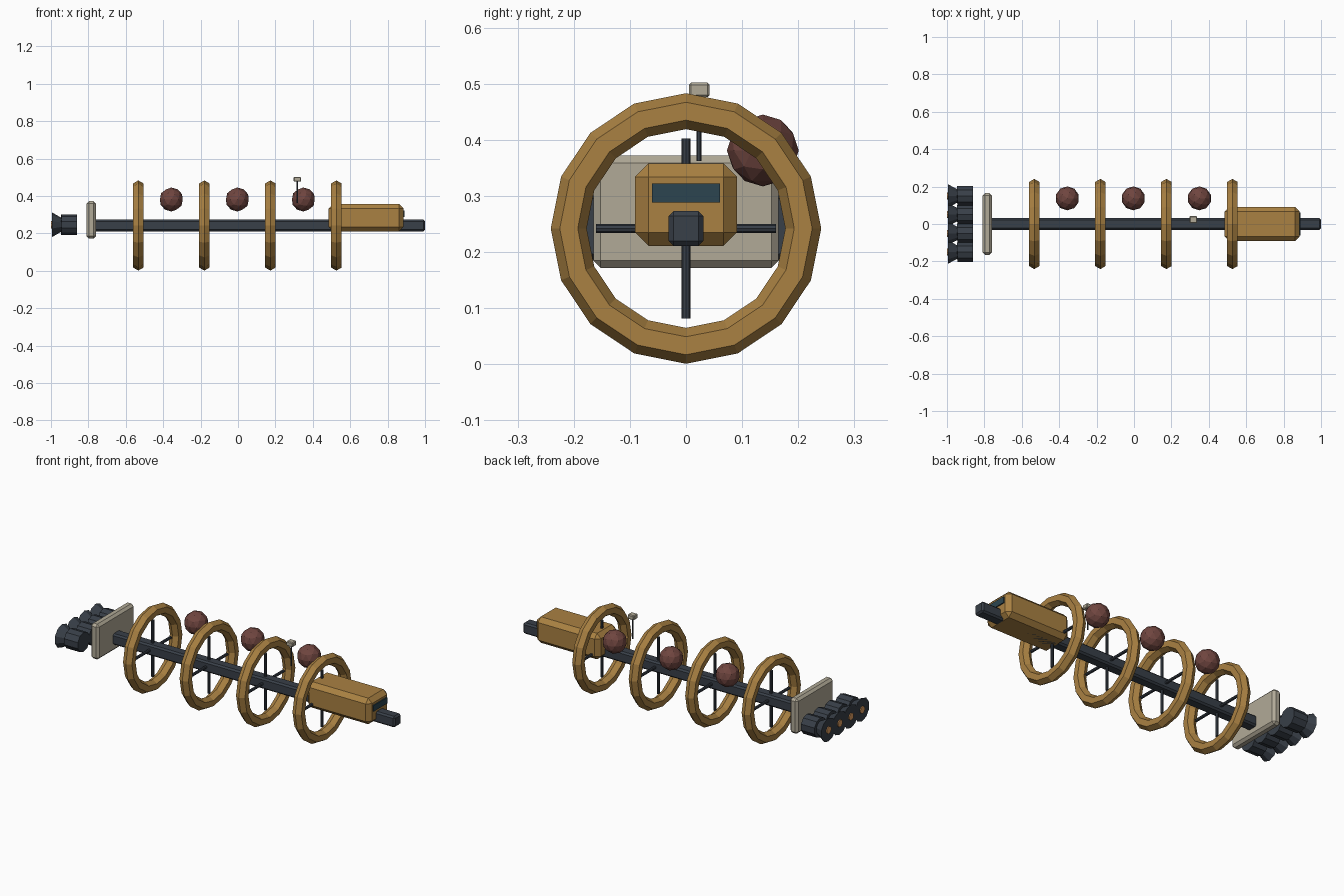
import bpy, bmesh
from math import pi, sin, cos
from mathutils import Matrix, Vector

if "Cube" in bpy.data.objects:
    bpy.data.objects.remove(bpy.data.objects["Cube"])

AXIS_Z = 0.242                                  # height of the central axis
RINGS = [-0.533 + 0.353 * i for i in range(4)]


def material(name, rgb):
    m = bpy.data.materials.new(name)
    m.diffuse_color = (*rgb, 1)
    m.use_nodes = True
    m.node_tree.nodes["Principled BSDF"].inputs["Base Color"].default_value = m.diffuse_color
    return m


OCHRE = material("ochre", (0.40, 0.22, 0.055))
DARK = material("dark_metal", (0.04, 0.05, 0.065))
RED = material("dark_red", (0.16, 0.06, 0.05))
PALE = material("pale_panel", (0.44, 0.40, 0.31))
GLASS = material("glass", (0.025, 0.06, 0.08))
GLOW = material("glow", (0.75, 0.35, 0.12))


def finish(bm, name, mat):
    bmesh.ops.recalc_face_normals(bm, faces=bm.faces)
    mesh = bpy.data.meshes.new(name)
    bm.to_mesh(mesh)
    bm.free()
    mesh.materials.append(mat)
    ob = bpy.data.objects.new(name, mesh)
    bpy.context.collection.objects.link(ob)
    return ob


def box(name, lo, hi, mat, bevel=0):
    lo, hi = Vector(lo), Vector(hi)
    bm = bmesh.new()
    bmesh.ops.create_cube(bm, size=1, matrix=Matrix.Translation((lo + hi) / 2)
                          @ Matrix.Diagonal((*(hi - lo), 1)))
    if bevel:
        bmesh.ops.bevel(bm, geom=bm.edges[:], offset=bevel, segments=1,
                        affect='EDGES', profile=0.5)
    return finish(bm, name, mat)


def rod(name, a, b, r1, r2, sides, mat):
    a, b = Vector(a), Vector(b)
    bm = bmesh.new()
    rot = (b - a).to_track_quat('Z', 'Y').to_matrix().to_4x4()
    bmesh.ops.create_cone(bm, cap_ends=True, segments=sides, radius1=r1, radius2=r2,
                          depth=(b - a).length,
                          matrix=Matrix.Translation((a + b) / 2) @ rot)
    return finish(bm, name, mat)


def ring(name, x, major, minor, n, m, mat):
    bm = bmesh.new()
    grid = []
    for i in range(n):
        a = 2 * pi * i / n
        row = []
        for j in range(m):
            t = 2 * pi * j / m
            r = major + minor * cos(t)
            row.append(bm.verts.new((x + minor * sin(t), r * cos(a), AXIS_Z + r * sin(a))))
        grid.append(row)
    for i in range(n):
        for j in range(m):
            k, l = (i + 1) % n, (j + 1) % m
            bm.faces.new((grid[i][j], grid[k][j], grid[k][l], grid[i][l]))
    return finish(bm, name, mat)


# Central spine and rear shield
box("spine", (-0.775, -0.031, AXIS_Z - 0.031), (1.0, 0.031, AXIS_Z + 0.031), DARK, 0.009)
box("rear_shield", (-0.81, -0.165, 0.172), (-0.76, 0.165, 0.372), PALE, 0.013)

# Habitat rings with crossed spokes
for i, x in enumerate(RINGS):
    ring(f"ring_{i + 1}", x, 0.209, 0.032, 16, 6, OCHRE)
    rod(f"ring_{i + 1}_upright_spoke", (x, 0, AXIS_Z - 0.16), (x, 0, AXIS_Z + 0.16),
        0.008, 0.008, 8, DARK)
    rod(f"ring_{i + 1}_cross_spoke", (x, -0.16, AXIS_Z), (x, 0.16, AXIS_Z),
        0.008, 0.008, 8, DARK)

# Tanks midway between the rings
for i in range(3):
    bm = bmesh.new()
    bmesh.ops.create_icosphere(bm, subdivisions=2, radius=0.064, matrix=Matrix.Translation(
        ((RINGS[i] + RINGS[i + 1]) / 2, 0.137, 0.381)))
    finish(bm, f"tank_{i + 1}", RED)

# Front cabin and window
box("cabin", (0.485, -0.091, 0.211), (0.885, 0.091, 0.358), OCHRE, 0.024)
box("cabin_window", (0.882, -0.061, 0.288), (0.891, 0.061, 0.322), GLASS)

# Antenna
rod("antenna_mast", (0.317, 0.023, 0.362), (0.317, 0.023, 0.482), 0.0045, 0.0045, 6, DARK)
box("antenna_head", (0.297, 0.005, 0.476), (0.337, 0.042, 0.502), PALE, 0.004)

# Engine row: body, flared nozzle and glowing core
for i in range(4):
    y, z = -0.15 + 0.1 * i, AXIS_Z + 0.004
    rod(f"engine_{i + 1}_body", (-0.86, y, z), (-0.945, y, z), 0.055, 0.055, 10, DARK)
    rod(f"engine_{i + 1}_nozzle", (-0.935, y, z), (-0.995, y, z), 0.032, 0.066, 10, DARK)
    rod(f"engine_{i + 1}_glow", (-0.985, y, z), (-1.0, y, z), 0.02, 0.02, 10, GLOW)
